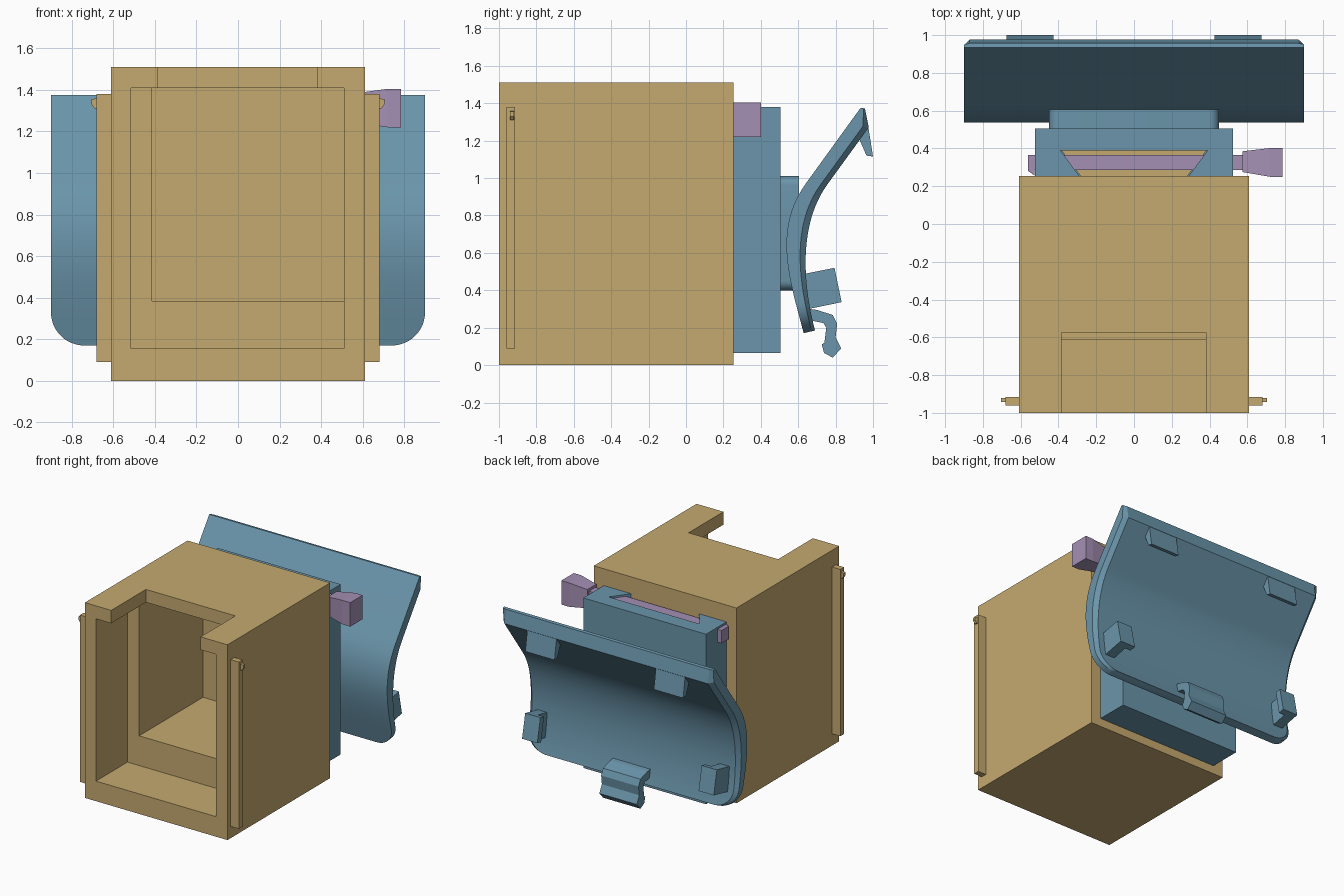
import bpy, bmesh, math
from mathutils import Vector

if "Cube" in bpy.data.objects:
    bpy.data.objects.remove(bpy.data.objects["Cube"])


def material(name, rgb):
    m = bpy.data.materials.new(name)
    m.diffuse_color = (*rgb, 1)
    m.use_nodes = True
    m.node_tree.nodes["Principled BSDF"].inputs["Base Color"].default_value = m.diffuse_color
    return m


TAN = material("tan", (0.56, 0.40, 0.16))
BLUE = material("slate blue", (0.145, 0.30, 0.405))
PURPLE = material("dusty purple", (0.37, 0.275, 0.455))


def finish(name, bm, mat):
    bmesh.ops.recalc_face_normals(bm, faces=bm.faces)
    me = bpy.data.meshes.new(name)
    bm.to_mesh(me)
    bm.free()
    if mat:
        me.materials.append(mat)
    ob = bpy.data.objects.new(name, me)
    bpy.context.collection.objects.link(ob)
    return ob


def place(axis, p, t):
    return {"x": (t, p[0], p[1]), "y": (p[0], t, p[1]), "z": (p[0], p[1], t)}[axis]


def loft(name, sections, axis, mat):
    """Join outlines [(position, points), ...] along an axis into a solid."""
    bm = bmesh.new()
    rings = [[bm.verts.new(place(axis, p, t)) for p in pts] for t, pts in sections]
    n = len(rings[0])
    for a, b in zip(rings, rings[1:]):
        for i in range(n):
            j = (i + 1) % n
            bm.faces.new((a[i], a[j], b[j], b[i]))
    bm.faces.new(rings[0])
    bm.faces.new(rings[-1])
    return finish(name, bm, mat)


def extrude(name, pts, axis, a, b, mat):
    return loft(name, [(a, pts), (b, pts)], axis, mat)


def rect(x0, x1, y0, y1):
    return [(x0, y0), (x1, y0), (x1, y1), (x0, y1)]


def box(name, x0, x1, y0, y1, z0, z1, mat):
    return extrude(name, rect(x0, x1, y0, y1), "z", z0, z1, mat)


def smooth(ob, angle=30):
    bpy.ops.object.select_all(action="DESELECT")
    ob.select_set(True)
    bpy.context.view_layer.objects.active = ob
    bpy.ops.object.shade_smooth_by_angle(angle=math.radians(angle))


# Hollow housing: stepped cavity and a notch in the roof
housing = box("housing", -0.61, 0.61, -1, 0.255, 0, 1.51, TAN)
cutters = [
    box("front_cavity_cutter", -0.515, 0.51, -1.1, -0.615, 0.155, 1.41, TAN),
    box("inner_cavity_cutter", -0.415, 0.51, -0.75, 0.165, 0.385, 1.41, TAN),
    box("roof_notch_cutter", -0.385, 0.38, -1.1, -0.575, 1.3, 1.6, TAN),
]
for c in cutters:
    c.hide_render = True
    mod = housing.modifiers.new(c.name, "BOOLEAN")
    mod.operation, mod.solver, mod.object = "DIFFERENCE", "EXACT", c
cut = bpy.data.meshes.new_from_object(
    housing.evaluated_get(bpy.context.evaluated_depsgraph_get()))
housing.modifiers.clear()
housing.data = cut
for c in cutters:
    bpy.data.objects.remove(c)

# Side rails with small hooks
for s, side in ((1, "right"), (-1, "left")):
    box(f"rail_{side}", *sorted((s * 0.60, s * 0.68)), -0.96, -0.915, 0.09, 1.38, TAN)
    hook = [(0.67, 1.36), (0.705, 1.355), (0.705, 1.33), (0.69, 1.31), (0.67, 1.31)]
    extrude(f"rail_hook_{side}", [(s * x, z) for x, z in hook], "y", -0.942, -0.92, TAN)

# Dovetail on the housing, with a channel for the pin on top
tail = [(-0.28, 0.25), (0.28, 0.25), (0.383, 0.388), (-0.383, 0.388)]
extrude("dovetail", tail, "z", 0.25, 1.33, TAN)

# Slide block with dovetail groove, closed at the bottom
groove = [(-0.525, 0.255), (-0.29, 0.255), (-0.39, 0.39), (0.39, 0.39),
          (0.29, 0.255), (0.525, 0.255), (0.525, 0.505), (-0.525, 0.505)]
extrude("slide_block", groove, "z", 0.25, 1.38, BLUE)
box("slide_block_base", -0.525, 0.525, 0.255, 0.505, 0.065, 0.25, BLUE)

# Locking pin with flared handle and end catch
box("pin", -0.56, 0.58, 0.285, 0.365, 1.265, 1.365, PURPLE)
loft("pin_handle", [(0.575, rect(0.275, 0.385, 1.24, 1.385)),
                    (0.72, rect(0.25, 0.402, 1.22, 1.405)),
                    (0.785, rect(0.25, 0.402, 1.22, 1.405))], "x", PURPLE)
extrude("pin_catch", [(-0.56, 0.29), (-0.56, 0.28), (-0.527, 0.257), (-0.527, 0.29)],
        "z", 1.265, 1.365, PURPLE)

# Neck between slide block and curved plate, rounded corners
r, outline = 0.05, []
for k, (cx, cz) in enumerate(((0.40, 0.96), (-0.40, 0.96), (-0.40, 0.45), (0.40, 0.45))):
    for i in range(7):
        a = math.pi / 2 * (k + i / 6)
        outline.append((cx + r * math.cos(a), cz + r * math.sin(a)))
smooth(extrude("neck", outline, "y", 0.50, 0.605, BLUE))


# Curved plate: straight upper part, bent lower part, chamfered rear edges
def bezier(p, t):
    u = 1 - t
    a, b, c, d = map(Vector, p)
    return a * u**3 + b * 3 * u * u * t + c * 3 * u * t * t + d * t**3


front = [Vector((0.934, 1.376)), Vector((0.87, 1.288))]
back = [Vector((0.957, 1.372)), Vector((0.977, 1.27))]
N = 36
for i in range(N + 1):
    t = 1 - (1 - i / N) ** 1.5
    front.append(bezier([(0.64, 0.97), (0.458, 0.719), (0.559, 0.443), (0.629, 0.171)], t))
    back.append(bezier([(0.755, 0.965), (0.597, 0.746), (0.628, 0.42), (0.69, 0.185)], t))

bm = bmesh.new()
rings = []
for f, b in zip(front, back):
    drop = min(max(0.33 - f.y, 0), 0.16)
    w = 0.74 + math.sqrt(0.16**2 - drop**2)
    m = f.lerp(b, 0.7)
    half = [(w, f), (w, m), (w - 0.03, b)]
    pts = half + [(-x, p) for x, p in reversed(half)]
    rings.append([bm.verts.new((x, p.x, p.y)) for x, p in pts])
for a, b in zip(rings, rings[1:]):
    for i in range(6):
        j = (i + 1) % 6
        bm.faces.new((a[i], a[j], b[j], b[i]))
bm.faces.new(rings[0])
bm.faces.new(rings[-1])
smooth(finish("curved_plate", bm, BLUE), 25)

# Hanging tabs on the plate's top edge and side clips lower down
tab = [(0.92, 1.25), (0.975, 1.272), (1.0, 1.115), (0.965, 1.12), (0.93, 1.2)]
clip = [(0.63, 0.487), (0.794, 0.52), (0.832, 0.337), (0.66, 0.301)]
lip = [(0.75, 0.511), (0.794, 0.52), (0.832, 0.337), (0.785, 0.327)]
for s, side in ((1, "right"), (-1, "left")):
    extrude(f"top_tab_{side}", tab, "x", s * 0.425, s * 0.675, BLUE)
    extrude(f"side_clip_{side}", clip, "x", s * 0.74, s * 0.82, BLUE)
    extrude(f"side_clip_lip_{side}", lip, "x", s * 0.69, s * 0.74, BLUE)

# Bottom latch
latch = [(0.66, 0.30), (0.70, 0.295), (0.785, 0.268), (0.808, 0.22), (0.80, 0.15),
         (0.83, 0.09), (0.785, 0.04), (0.738, 0.065), (0.726, 0.11), (0.74, 0.12),
         (0.75, 0.20), (0.735, 0.225), (0.66, 0.24)]
extrude("bottom_latch", latch, "x", -0.16, 0.16, BLUE)
